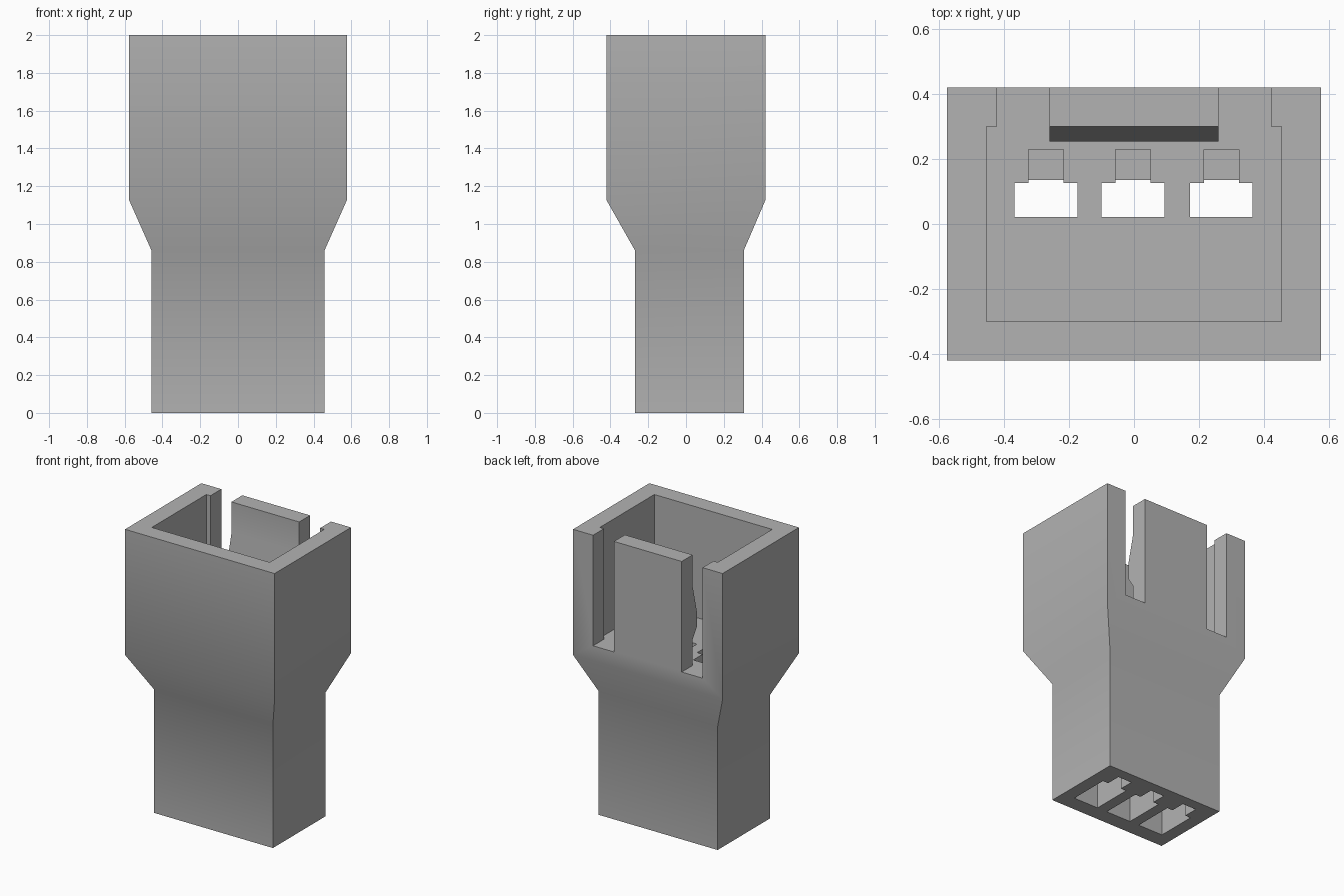
import bpy
import bmesh
from math import radians
from mathutils import Vector

cube = bpy.data.objects.get("Cube")
if cube:
    bpy.data.objects.remove(cube, do_unlink=True)

grey = bpy.data.materials.new("plain grey plastic")
grey.use_nodes = True
colour = (0.45, 0.45, 0.45, 1)
grey.diffuse_color = colour
grey.node_tree.nodes["Principled BSDF"].inputs["Base Color"].default_value = colour


def finish(name, bm):
    """Turn a bmesh into a named object with the shared material."""
    bmesh.ops.recalc_face_normals(bm, faces=bm.faces)
    mesh = bpy.data.meshes.new(name)
    bm.to_mesh(mesh)
    bm.free()
    mesh.materials.append(grey)
    obj = bpy.data.objects.new(name, mesh)
    bpy.context.collection.objects.link(obj)
    return obj


def prism(name, points, offset):
    """Extrude a closed outline of 3D points along an offset."""
    bm = bmesh.new()
    face = bm.faces.new([bm.verts.new(p) for p in points])
    moved = bmesh.ops.extrude_face_region(bm, geom=[face])["geom"]
    verts = [v for v in moved if isinstance(v, bmesh.types.BMVert)]
    bmesh.ops.translate(bm, verts=verts, vec=Vector(offset))
    return finish(name, bm)


def stepped_prism(name, x, half, y0, y1, notch_half, y2, z0, z1):
    """Rectangular shaft with a narrower notch on its back side."""
    right = [(half, y0), (half, y1), (notch_half, y1), (notch_half, y2)]
    outline = right + [(-px, py) for px, py in reversed(right)]
    return prism(name, [(x + px, py, z0) for px, py in outline], (0, 0, z1 - z0))


def select_only(obj):
    bpy.ops.object.select_all(action='DESELECT')
    obj.select_set(True)
    bpy.context.view_layer.objects.active = obj


def cut(target, cutter):
    select_only(target)
    mod = target.modifiers.new("cut", 'BOOLEAN')
    mod.operation = 'DIFFERENCE'
    mod.solver = 'EXACT'
    mod.object = cutter
    bpy.ops.object.modifier_apply(modifier=mod.name)
    bpy.data.objects.remove(cutter, do_unlink=True)


# Housing: stacked rectangular sections, narrow stem flaring to a wide head
NECK_Z, HEAD_Z, TOP_Z, FLOOR_Z = 0.86, 1.125, 2.0, 1.23
stem, head = (0.458, -0.27, 0.306), (0.576, -0.42, 0.42)
bm = bmesh.new()
rings = []
for (hx, front, back), z in ((stem, 0), (stem, NECK_Z), (head, HEAD_Z), (head, TOP_Z)):
    corners = ((-hx, front), (hx, front), (hx, back), (-hx, back))
    rings.append([bm.verts.new((x, y, z)) for x, y in corners])
for low, high in zip(rings, rings[1:]):
    for i in range(4):
        j = (i + 1) % 4
        bm.faces.new((low[i], low[j], high[j], high[i]))
bm.faces.new(rings[0])
bm.faces.new(rings[-1])
housing = finish("connector_housing", bm)

# Open socket with a wide slot through the back wall
cut(housing, stepped_prism("socket_cutter", 0, 0.454, -0.3, 0.3, 0.422, 0.6, FLOOR_Z, 2.2))

# Three contact channels: deep entry, locking ledge, small socket opening
for x in (-0.271, -0.003, 0.269):
    for y0, y2, z0, z1 in ((-0.16, 0.23, -0.1, 0.45),
                           (-0.16, 0.135, 0.4, 0.8),
                           (0.022, 0.23, 0.75, 1.3)):
        cut(housing, stepped_prism("channel_cutter", x, 0.097, y0, 0.126, 0.054, y2, z0, z1))

# Latch tongue with a ramped catch on its inner side
profile = [(0.42, FLOOR_Z), (0.42, TOP_Z), (0.3, TOP_Z), (0.3, 1.78),
           (0.254, 1.59), (0.254, 1.48), (0.3, 1.41), (0.3, FLOOR_Z)]
latch = prism("latch_tongue", [(-0.261, y, z) for y, z in profile], (0.522, 0, 0))

for part in (housing, latch):
    select_only(part)
    bpy.ops.object.shade_smooth_by_angle(angle=radians(30))
